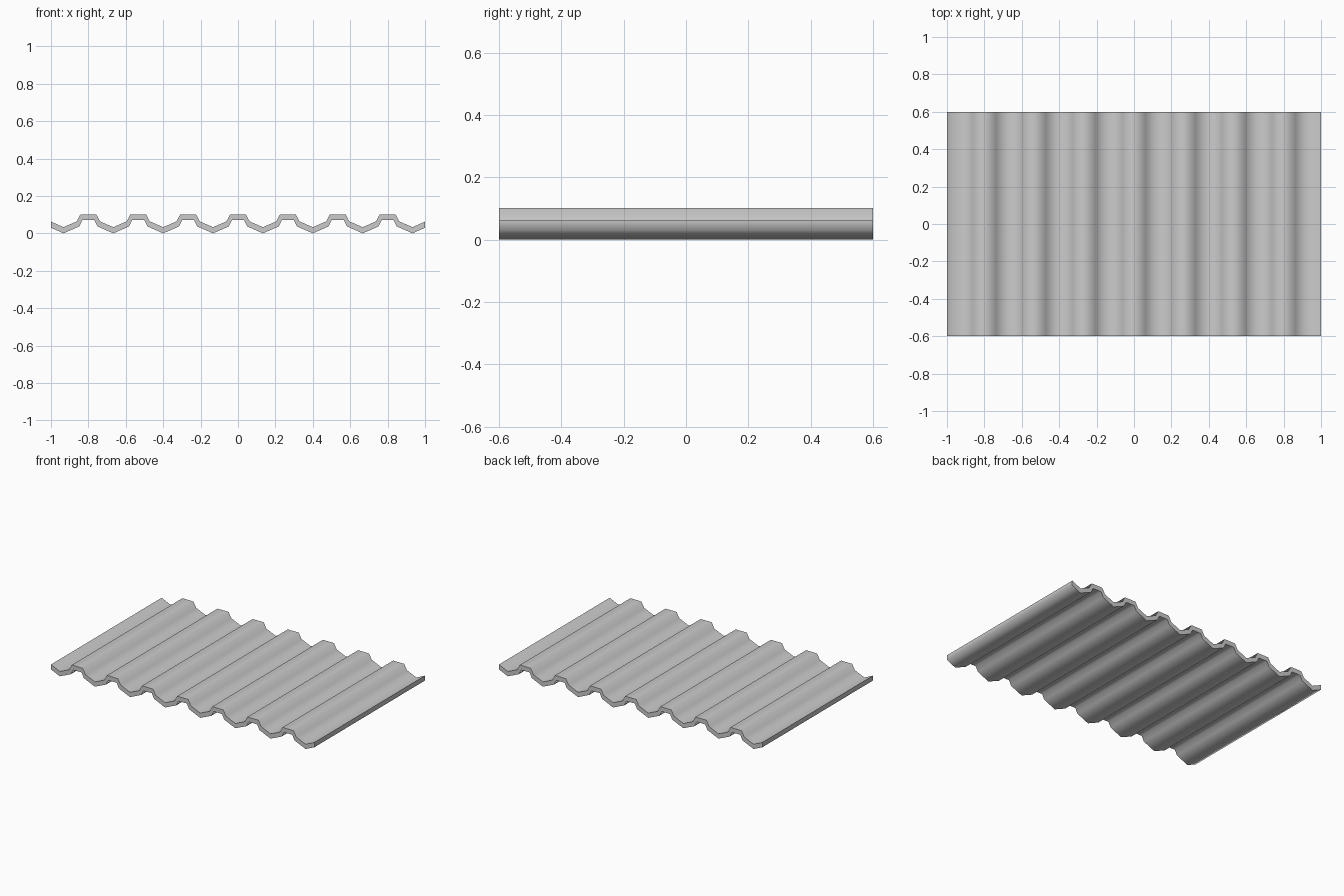
import bpy, bmesh

if "Cube" in bpy.data.objects:
    bpy.data.objects.remove(bpy.data.objects["Cube"])

PERIOD = 2 / 7.5
HALF_DEPTH = 0.6

# one ridge, as (x offset, z), for the upper and lower skins
upper_ridge = [(-0.062, 0.064), (-0.042, 0.102), (0.042, 0.102), (0.062, 0.064)]
lower_ridge = [(-0.049, 0.037), (-0.032, 0.071), (0.032, 0.071), (0.049, 0.037)]


def skin(ridge, valley_z, end_z):
    """Repeat the ridge seven times with valleys between and cut ends."""
    pts = [(-1, end_z), (-3.5 * PERIOD, valley_z)]
    for i in range(-3, 4):
        pts += [(i * PERIOD + x, z) for x, z in ridge]
        pts.append(((i + 0.5) * PERIOD, valley_z))
    return pts + [(1, end_z)]


top = skin(upper_ridge, 0.033, 0.063)
bottom = skin(lower_ridge, 0.0, 0.03)

# corrugated sheet: strips between the two skins, extruded along y
bm = bmesh.new()
rows = [[bm.verts.new((x, y, z)) for x, z in pts]
        for pts, y in ((top, -HALF_DEPTH), (top, HALF_DEPTH),
                       (bottom, HALF_DEPTH), (bottom, -HALF_DEPTH))]
n = len(top)
for i in range(n - 1):
    for a, b in zip(rows, rows[1:] + rows[:1]):
        bm.faces.new((a[i], a[i + 1], b[i + 1], b[i]))
for i in (0, n - 1):
    bm.faces.new([r[i] for r in rows])
bmesh.ops.recalc_face_normals(bm, faces=bm.faces)

mesh = bpy.data.meshes.new("corrugated_sheet")
bm.to_mesh(mesh)
bm.free()
sheet = bpy.data.objects.new("corrugated_sheet", mesh)
bpy.context.collection.objects.link(sheet)

# smooth waves, sharp borders
bpy.context.view_layer.objects.active = sheet
sheet.select_set(True)
bpy.ops.object.shade_smooth_by_angle(angle=1.2)
